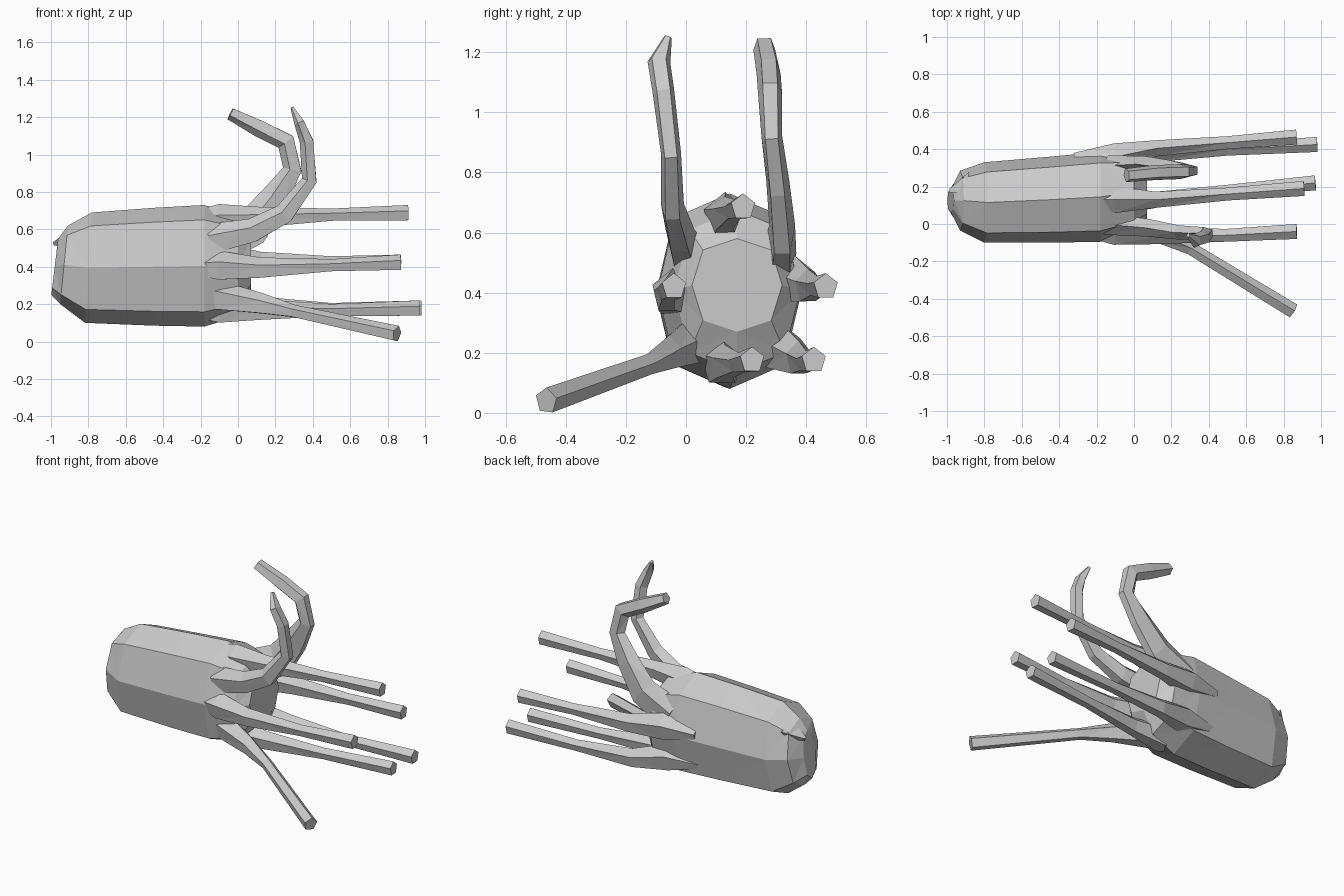
import bpy, bmesh, math
from mathutils import Vector


def loft(name, rings):
    """Skin a list of equal-sized vertex rings into a closed flat-shaded mesh."""
    bm = bmesh.new()
    loops = [[bm.verts.new(p) for p in ring] for ring in rings]
    n = len(loops[0])
    for a, b in zip(loops, loops[1:]):
        for i in range(n):
            j = (i + 1) % n
            bm.faces.new((a[i], a[j], b[j], b[i]))
    bm.faces.new(loops[0][::-1])
    bm.faces.new(loops[-1])
    bmesh.ops.recalc_face_normals(bm, faces=bm.faces)
    bmesh.ops.triangulate(bm, faces=[f for f in bm.faces if len(f.verts) == 4])
    mesh = bpy.data.meshes.new(name)
    bm.to_mesh(mesh)
    bm.free()
    obj = bpy.data.objects.new(name, mesh)
    bpy.context.collection.objects.link(obj)
    return obj


def body_ring(x, yc, zc, ry, rz, lean=0.0):
    """Eight-sided section, slightly boxier than an ellipse."""
    ring = []
    for i in range(8):
        a = i * math.pi / 4
        k = 1.0 if i % 2 == 0 else 1.07
        dz = math.sin(a) * rz * k
        ring.append((x + lean * dz, yc + math.cos(a) * ry * k, zc + dz))
    return ring


def arm(name, path, sides=5):
    """Tube along points (x, y, z, half width in y, half thickness)."""
    pts = [Vector(p[:3]) for p in path]
    rings = []
    for i, p in enumerate(path):
        t = (pts[min(i + 1, len(pts) - 1)] - pts[max(i - 1, 0)]).normalized()
        u = Vector((0, 1, 0))
        u = (u - t * u.dot(t)).normalized()
        v = t.cross(u)
        rings.append([pts[i] + u * math.cos(a) * p[3] + v * math.sin(a) * p[4]
                      for a in (math.tau * (k + 0.25) / sides for k in range(sides))])
    return loft(name, rings)


# Mantle and head
loft("body", [body_ring(*s) for s in (
    (-0.98, 0.125, 0.40, 0.06, 0.15, 0.12),
    (-0.93, 0.125, 0.41, 0.16, 0.21, 0.10),
    (-0.80, 0.115, 0.395, 0.215, 0.295, 0.06),
    (-0.45, 0.13, 0.40, 0.23, 0.315),
    (-0.18, 0.145, 0.405, 0.24, 0.325),
    (0.00, 0.17, 0.405, 0.21, 0.27),
    (0.07, 0.17, 0.425, 0.15, 0.155))])

# Straight arms: flared base buried in the head, slim shaft, blunt tip
straight = {
    "arm_back": [(-0.1, 0.36, 0.44), (0.12, 0.405, 0.42), (0.5, 0.435, 0.42), (0.87, 0.465, 0.42)],
    "arm_back_low": [(-0.1, 0.31, 0.22), (0.12, 0.375, 0.18), (0.5, 0.40, 0.17), (0.98, 0.425, 0.175)],
    "arm_low": [(-0.1, 0.12, 0.17), (0.12, 0.13, 0.165), (0.5, 0.175, 0.165), (0.97, 0.22, 0.175)],
    "arm_top": [(-0.1, 0.13, 0.65), (0.12, 0.13, 0.66), (0.5, 0.16, 0.675), (0.91, 0.19, 0.685)],
    "arm_front": [(-0.1, -0.04, 0.40), (0.12, -0.065, 0.39), (0.5, -0.06, 0.405), (0.87, -0.04, 0.42)],
    "arm_front_low": [(-0.1, 0.02, 0.24), (0.12, -0.055, 0.20), (0.3, -0.13, 0.16), (0.85, -0.465, 0.04)],
}
for name, pts in straight.items():
    first = Vector(pts[0])
    back = (first.x - 0.22, first.y * 0.95 + 0.01, first.z * 0.97 + 0.012)
    widths = ((0.03, 0.03), (0.075, 0.085), (0.045, 0.06), (0.036, 0.036), (0.042, 0.045))
    arm(name, [(*p, *w) for p, w in zip([back] + pts, widths)])

# Raised curling arms
arm("arm_raised_front", [
    (-0.15, 0.00, 0.54, 0.06, 0.09), (0.08, -0.02, 0.59, 0.05, 0.07),
    (0.25, -0.045, 0.68, 0.04, 0.06), (0.385, -0.05, 0.86, 0.035, 0.045),
    (0.37, -0.075, 1.07, 0.038, 0.04), (0.33, -0.09, 1.17, 0.04, 0.03),
    (0.29, -0.06, 1.25, 0.014, 0.01)])
arm("arm_raised_back", [
    (-0.12, 0.31, 0.50, 0.06, 0.12), (0.08, 0.32, 0.60, 0.045, 0.11),
    (0.20, 0.305, 0.76, 0.04, 0.085), (0.295, 0.285, 0.92, 0.036, 0.055),
    (0.26, 0.28, 1.07, 0.042, 0.055), (0.12, 0.275, 1.14, 0.042, 0.05),
    (-0.04, 0.26, 1.22, 0.038, 0.036)])

# Small pointed fin at the rear of the mantle
loft("rear_fin", [
    [(-0.90, 0.16, 0.60), (-0.88, 0.28, 0.58), (-0.90, 0.22, 0.50)],
    [(-0.99, 0.17, 0.53), (-0.985, 0.19, 0.53), (-0.985, 0.18, 0.515)]])
